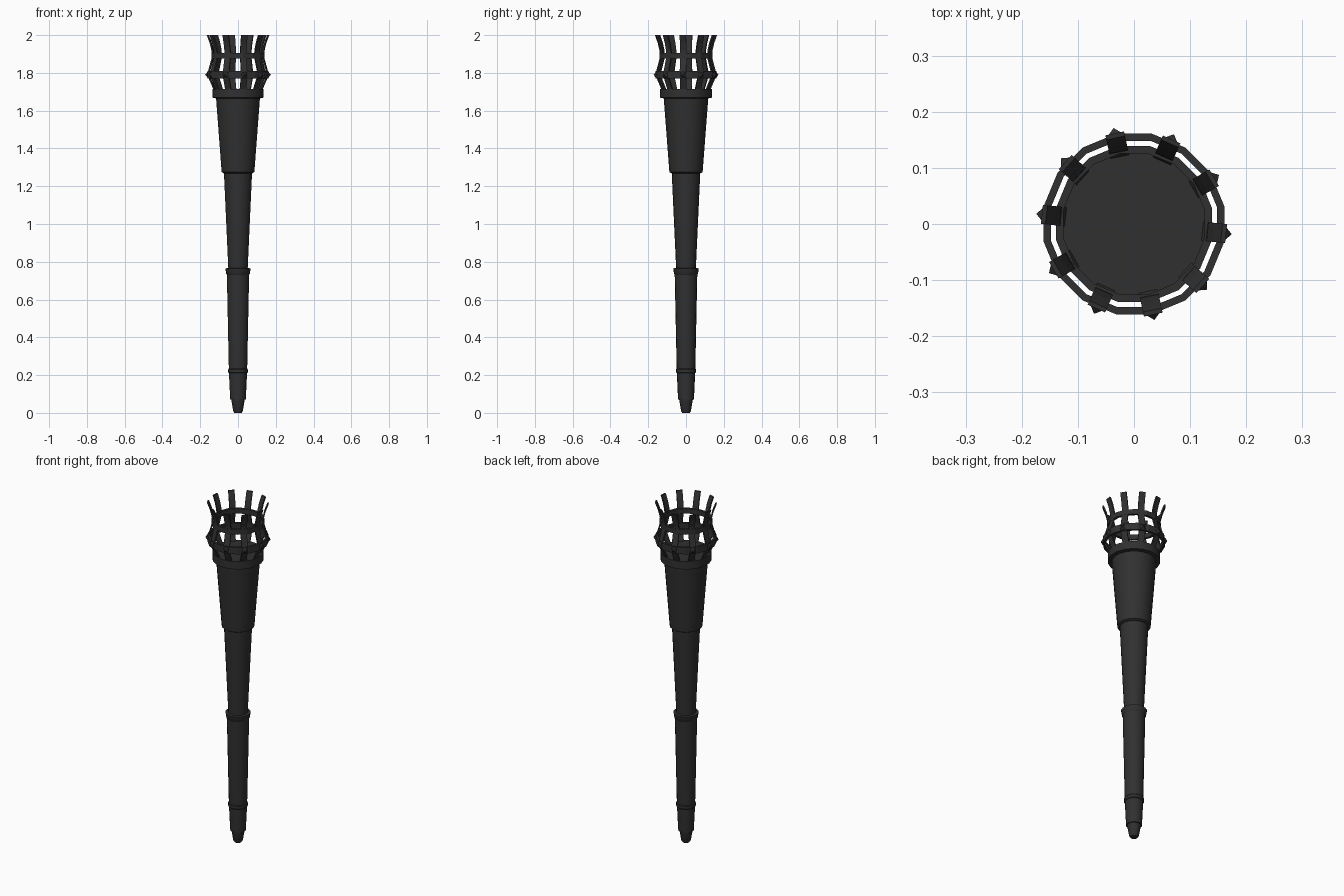
import bpy, bmesh
from math import sin, cos, pi, radians

if "Cube" in bpy.data.objects:
    bpy.data.objects.remove(bpy.data.objects["Cube"])

iron = bpy.data.materials.new("dark_iron")
iron.diffuse_color = (0.03, 0.03, 0.03, 1)
iron.use_nodes = True
iron.node_tree.nodes["Principled BSDF"].inputs["Base Color"].default_value = iron.diffuse_color


def finish(bm, name, smooth=False):
    bmesh.ops.recalc_face_normals(bm, faces=bm.faces)
    me = bpy.data.meshes.new(name)
    bm.to_mesh(me)
    bm.free()
    ob = bpy.data.objects.new(name, me)
    bpy.context.collection.objects.link(ob)
    me.materials.append(iron)
    if smooth:
        bpy.context.view_layer.objects.active = ob
        ob.select_set(True)
        bpy.ops.object.shade_smooth_by_angle(angle=radians(35))
        ob.select_set(False)
    return ob


def lathe(name, profile, sides=18, closed=False, smooth=True):
    """Spin (radius, z) points about z; open profiles get end caps."""
    bm = bmesh.new()
    rings = [[bm.verts.new((r * cos(2 * pi * (i + .5) / sides), r * sin(2 * pi * (i + .5) / sides), z))
              for i in range(sides)] for r, z in profile]
    pairs = list(zip(rings, rings[1:]))
    if closed:
        pairs.append((rings[-1], rings[0]))
    else:
        bm.faces.new(rings[0])
        bm.faces.new(rings[-1])
    for a, b in pairs:
        for i in range(sides):
            j = (i + 1) % sides
            bm.faces.new((a[i], a[j], b[j], b[i]))
    return finish(bm, name, smooth)


def hoop(name, r_in, r_out, z0, z1, sides=16):
    return lathe(name, [(r_in, z0), (r_out, z0), (r_out, z1), (r_in, z1)], sides, True, False)


# Handle: pointed tip, lower grip, tapered shaft, upper sleeve, collar
lathe("tip", [(0.02, 0), (0.026, 0.01), (0.037, 0.075)])
lathe("lower_grip", [(0.042, 0.07), (0.049, 0.22), (0.06, 0.74)])
lathe("lower_band", [(0.048, 0.21), (0.053, 0.215), (0.053, 0.23), (0.049, 0.235)])
lathe("middle_band", [(0.059, 0.73), (0.063, 0.735), (0.068, 0.765), (0.05, 0.767)])
lathe("shaft", [(0.052, 0.76), (0.076, 1.28)])
lathe("sleeve", [(0.076, 1.268), (0.088, 1.275), (0.119, 1.68)])
lathe("collar", [(0.118, 1.665), (0.138, 1.669), (0.138, 1.715)])

# Basket hoops
hoop("wide_hoop", 0.151, 0.164, 1.77, 1.81)
hoop("neck_hoop", 0.128, 0.142, 1.876, 1.905)

# Basket straps and the studs riveting them to the wide hoop
path = [(0.12, 1.70), (0.159, 1.79), (0.133, 1.885), (0.136, 1.92), (0.146, 1.96), (0.161, 2.0)]
W, T, COUNT, START = 0.017, 0.004, 10, radians(-6)
for k in range(COUNT):
    a = START + 2 * pi * k / COUNT
    c, s = cos(a), sin(a)

    def place(r, t, z):
        return (r * c - t * s, r * s + t * c, z)

    bm = bmesh.new()
    rows = [[bm.verts.new(place(r + dr, t, z))
             for dr, t in ((-T, -W), (T, -W), (T, W), (-T, W))] for r, z in path]
    for p, q in zip(rows, rows[1:]):
        for i in range(4):
            j = (i + 1) % 4
            bm.faces.new((p[i], p[j], q[j], q[i]))
    bm.faces.new(rows[0])
    bm.faces.new(rows[-1])
    finish(bm, f"basket_strap_{k + 1}")

    bm = bmesh.new()
    base = [bm.verts.new(place(0.16, t, 1.79 + z))
            for t, z in ((-.016, -.016), (.016, -.016), (.016, .016), (-.016, .016))]
    apex = bm.verts.new(place(0.175, 0, 1.79))
    bm.faces.new(base)
    for i in range(4):
        bm.faces.new((base[i], base[(i + 1) % 4], apex))
    finish(bm, f"hoop_stud_{k + 1}")
